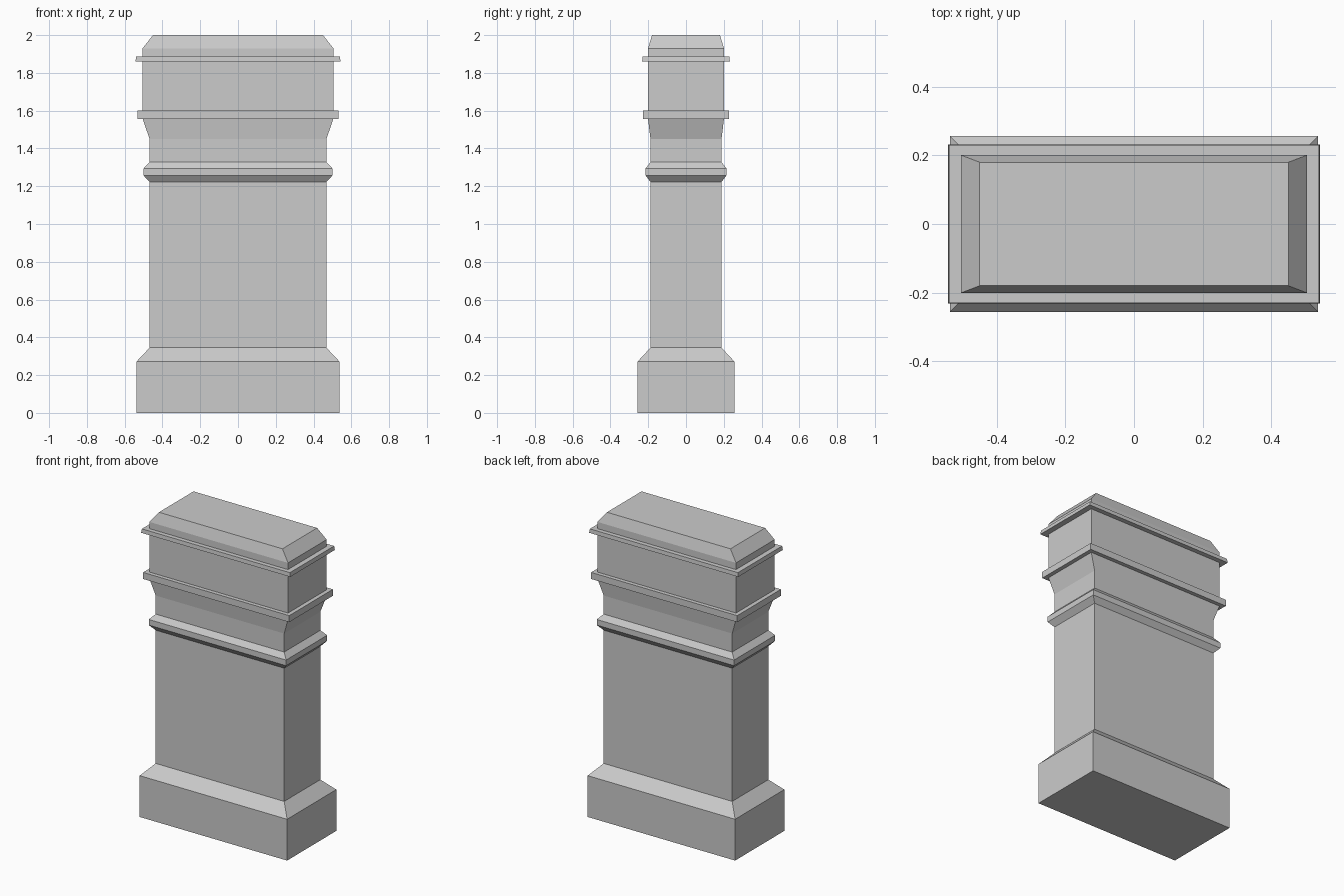
import bpy
import bmesh

if "Cube" in bpy.data.objects:
    bpy.data.objects.remove(bpy.data.objects["Cube"])


def loft(name, rings, cap_bottom=False, cap_top=False):
    """Rectangular rings (half_x, half_y, z), bottom to top, joined by flat quads."""
    bm = bmesh.new()
    loops = [[bm.verts.new((sx * hx, sy * hy, z))
              for sx, sy in ((-1, -1), (1, -1), (1, 1), (-1, 1))]
             for hx, hy, z in rings]
    for a, b in zip(loops, loops[1:]):
        for i in range(4):
            j = (i + 1) % 4
            bm.faces.new((a[i], a[j], b[j], b[i]))
    if cap_bottom:
        bm.faces.new(loops[0][::-1])
    if cap_top:
        bm.faces.new(loops[-1])
    mesh = bpy.data.meshes.new(name)
    bm.to_mesh(mesh)
    bm.free()
    obj = bpy.data.objects.new(name, mesh)
    bpy.context.collection.objects.link(obj)
    return obj


SHAFT = (0.468, 0.188)
HEAD = (0.505, 0.201)

# Plinth with sloped shoulder
loft("plinth", [(0.537, 0.256, 0), (0.537, 0.256, 0.272), (*SHAFT, 0.345)],
     cap_bottom=True)

# Plain shaft
loft("shaft", [(*SHAFT, 0.345), (*SHAFT, 1.222)])

# Bevelled collar
loft("collar", [(*SHAFT, 1.222), (0.50, 0.214, 1.257),
                (0.50, 0.214, 1.294), (*SHAFT, 1.328)])

# Neck flaring out to the head
loft("neck", [(*SHAFT, 1.328), (*SHAFT, 1.45), (*HEAD, 1.557)])

# Lower square band
loft("lower_band", [(*HEAD, 1.557), (0.532, 0.227, 1.557),
                    (0.532, 0.227, 1.60), (*HEAD, 1.60)])

# Head block
loft("head_block", [(*HEAD, 1.60), (*HEAD, 1.86)])

# Upper thin band
loft("upper_band", [(*HEAD, 1.86), (0.543, 0.232, 1.86),
                    (0.539, 0.230, 1.886), (*HEAD, 1.886)])

# Bevelled cap
loft("cap", [(*HEAD, 1.886), (*HEAD, 1.93), (0.45, 0.18, 2.0)], cap_top=True)
